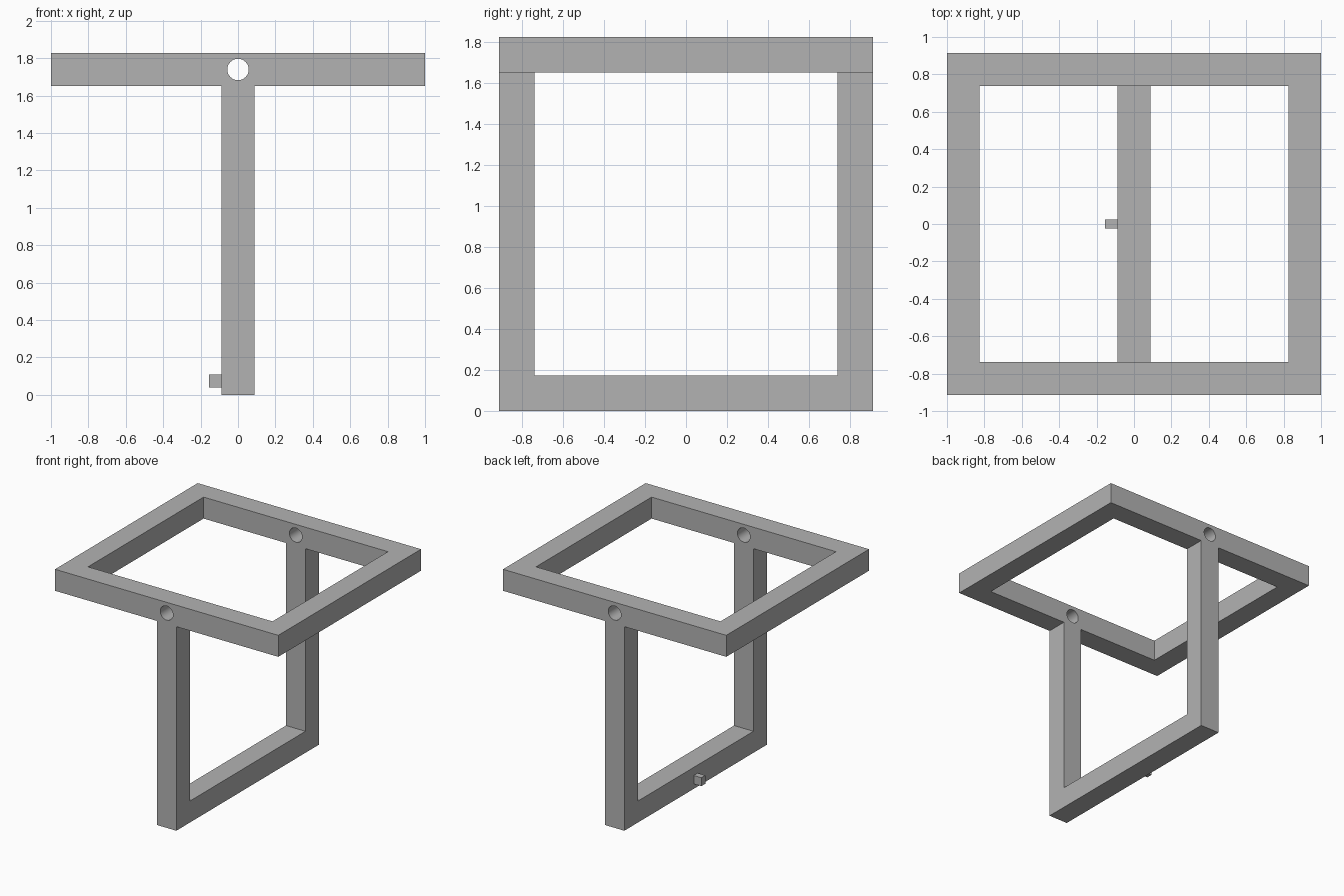
import bpy
from math import pi

cube = bpy.data.objects.get("Cube")
if cube:
    bpy.data.objects.remove(cube, do_unlink=True)

# Main dimensions
BAR = 0.174                       # thickness of every bar
HALF_X, HALF_Y, HEIGHT = 1.0, 0.913, 1.826
LEG_TOP = HEIGHT - BAR

grey = bpy.data.materials.new("plain grey")
grey.use_nodes = True
colour = (0.45, 0.45, 0.45, 1)
grey.diffuse_color = colour
grey.node_tree.nodes["Principled BSDF"].inputs["Base Color"].default_value = colour


def box(name, low, high):
    """Box between two opposite corners."""
    centre = [(a + b) / 2 for a, b in zip(low, high)]
    bpy.ops.mesh.primitive_cube_add(size=1, location=centre)
    ob = bpy.context.object
    ob.name = name
    ob.scale = [b - a for a, b in zip(low, high)]
    bpy.ops.object.transform_apply(location=False, rotation=False, scale=True)
    ob.data.materials.append(grey)
    return ob


def cut(ob, cutter):
    """Subtract the cutter, then remove it."""
    mod = ob.modifiers.new("cut", "BOOLEAN")
    mod.operation = "DIFFERENCE"
    mod.solver = "EXACT"
    mod.object = cutter
    cutter.hide_render = True
    bpy.context.view_layer.objects.active = ob
    bpy.ops.object.modifier_apply(modifier=mod.name)
    bpy.data.objects.remove(cutter, do_unlink=True)


# Horizontal rectangular frame
top_frame = box("top_frame", (-HALF_X, -HALF_Y, LEG_TOP), (HALF_X, HALF_Y, HEIGHT))
inner_x, inner_y = HALF_X - BAR, HALF_Y - BAR
cut(top_frame, box("frame_opening", (-inner_x, -inner_y, 1), (inner_x, inner_y, 2)))

# Round pivot holes through the front and back bars
bpy.ops.mesh.primitive_cylinder_add(vertices=48, radius=0.057, depth=3,
                                    location=(0, 0, HEIGHT - BAR / 2),
                                    rotation=(pi / 2, 0, 0))
hole = bpy.context.object
hole.data.materials.append(grey)
cut(top_frame, hole)

# Upright U-shaped frame: two legs and a bottom bar
leg_frame = box("leg_frame", (-BAR / 2, -HALF_Y, 0), (BAR / 2, HALF_Y, LEG_TOP))
cut(leg_frame, box("leg_opening", (-1, -inner_y, BAR), (1, inner_y, 2)))

# Small peg on the side of the bottom bar
box("side_peg", (-0.155, -0.025, 0.04), (-BAR / 2, 0.025, 0.108))

# Smooth hole walls, sharp edges elsewhere
bpy.ops.object.select_all(action="DESELECT")
top_frame.select_set(True)
bpy.context.view_layer.objects.active = top_frame
bpy.ops.object.shade_smooth_by_angle()
